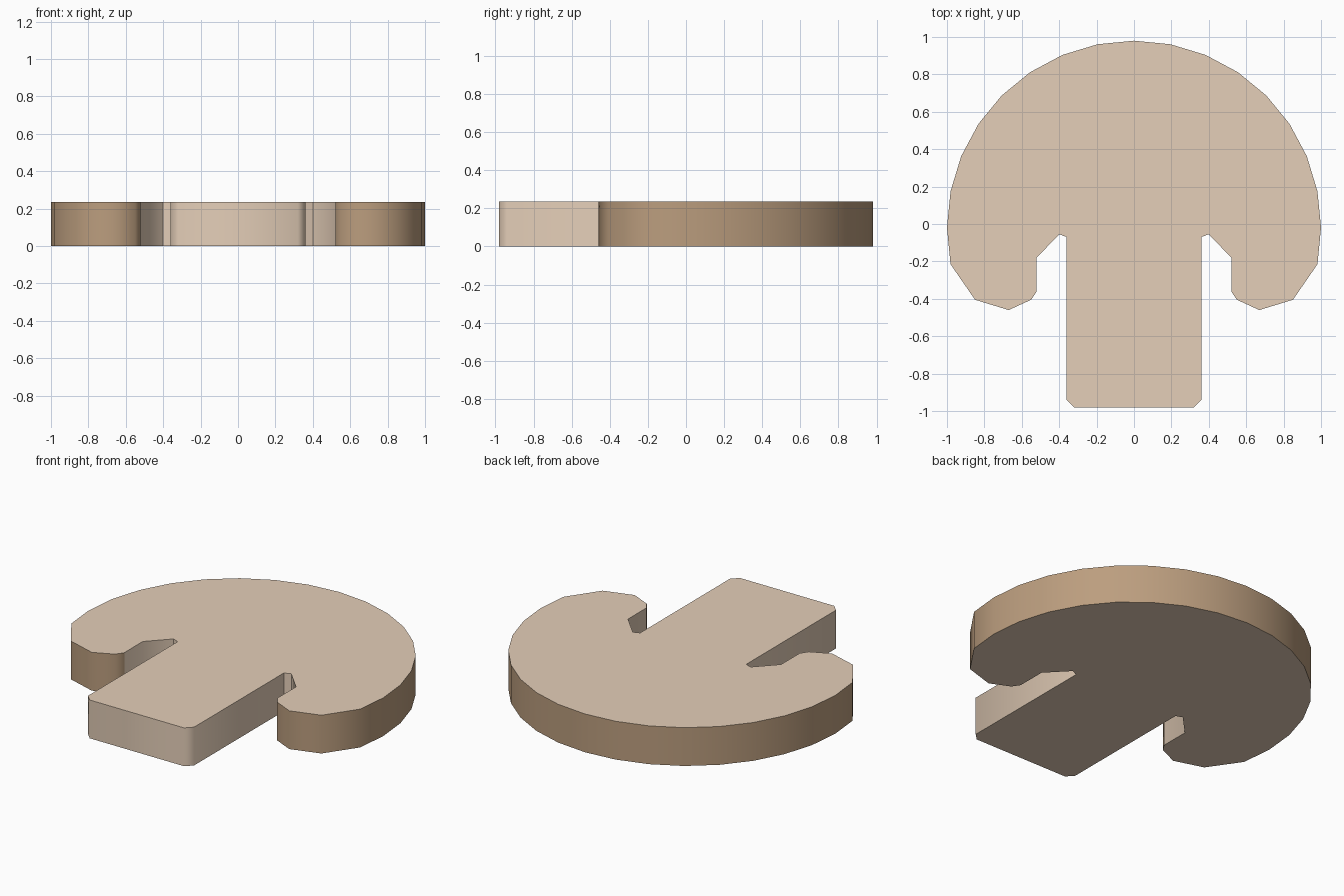
import bpy, bmesh
from math import sin, cos, radians

if "Cube" in bpy.data.objects:
    bpy.data.objects.remove(bpy.data.objects["Cube"])

HEIGHT = 0.235


def material(name, color):
    m = bpy.data.materials.new(name)
    m.diffuse_color = (*color, 1)
    m.use_nodes = True
    m.node_tree.nodes["Principled BSDF"].inputs["Base Color"].default_value = m.diffuse_color
    return m


# Right half outline: domed cap arc, rolled lip, notch, stem
cap = [(sin(radians(11.25 * i)), cos(radians(11.25 * i)) - 0.02) for i in range(10)]
cap += [(0.85, -0.405), (0.67, -0.46), (0.55, -0.405), (0.52, -0.36)]
stem = [(0.52, -0.18), (0.40, -0.055), (0.36, -0.07), (0.36, -0.94), (0.32, -0.98)]
right = cap + stem
outline = right + [(-x, y) for x, y in reversed(right[1:])]

# Extrude the outline into a flat mushroom slab
bm = bmesh.new()
base = bm.faces.new([bm.verts.new((x, y, 0)) for x, y in outline])
top = bmesh.ops.extrude_face_region(bm, geom=[base], use_keep_orig=True)
bmesh.ops.translate(bm, vec=(0, 0, HEIGHT),
                    verts=[v for v in top["geom"] if isinstance(v, bmesh.types.BMVert)])
bmesh.ops.recalc_face_normals(bm, faces=bm.faces[:])

# Brown rim on the cap walls, tan everywhere else
tips = {(round(s * x, 3), round(y, 3)) for x, y in cap for s in (1, -1)}
for f in bm.faces:
    if len(f.verts) == 4 and all((round(v.co.x, 3), round(v.co.y, 3)) in tips for v in f.verts):
        f.material_index = 1

mesh = bpy.data.meshes.new("mushroom_slab")
bm.to_mesh(mesh)
bm.free()
mesh.materials.append(material("tan_flesh", (0.78, 0.62, 0.48)))
mesh.materials.append(material("brown_skin", (0.50, 0.34, 0.21)))
slab = bpy.data.objects.new("mushroom_slab", mesh)
bpy.context.collection.objects.link(slab)

# Smooth walls, crisp top and bottom edges
bpy.context.view_layer.objects.active = slab
slab.select_set(True)
bpy.ops.object.shade_smooth_by_angle(angle=radians(50))
